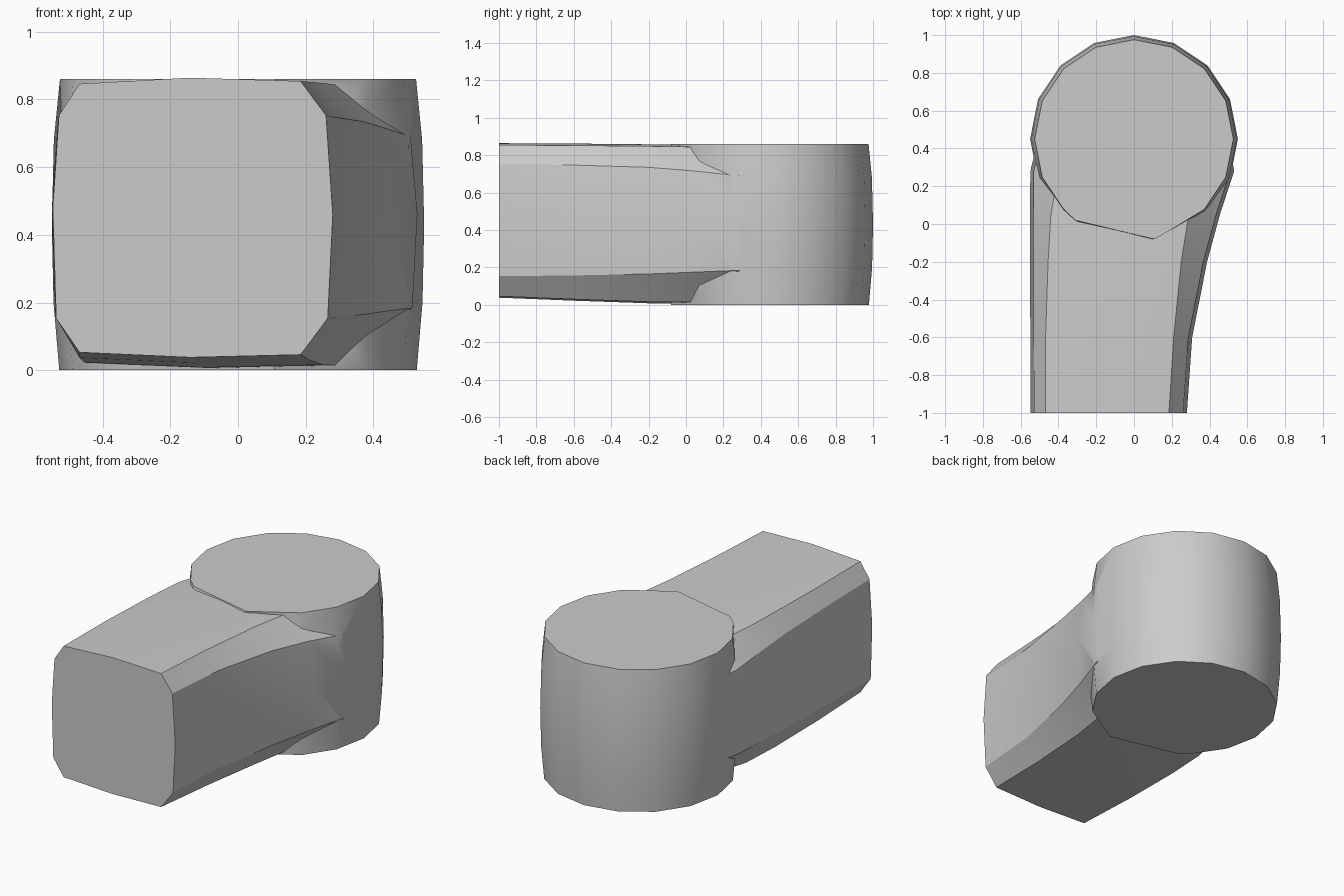
import bpy, bmesh
from math import cos, sin, pi, radians

if "Cube" in bpy.data.objects:
    bpy.data.objects.remove(bpy.data.objects["Cube"])


def loft(name, rings):
    """Skin a list of equal-length closed rings and cap both ends."""
    bm = bmesh.new()
    rows = [[bm.verts.new(p) for p in ring] for ring in rings]
    n = len(rows[0])
    for a, b in zip(rows, rows[1:]):
        for i in range(n):
            j = (i + 1) % n
            bm.faces.new((a[i], a[j], b[j], b[i]))
    bm.faces.new(rows[0])
    bm.faces.new(rows[-1])
    bmesh.ops.recalc_face_normals(bm, faces=bm.faces)
    me = bpy.data.meshes.new(name)
    bm.to_mesh(me)
    bm.free()
    ob = bpy.data.objects.new(name, me)
    bpy.context.collection.objects.link(ob)
    return ob


# Bulging 16-sided drum; its end rings are slightly cut away toward the arm
def drum_ring(z, r, trimmed=False):
    pts = [(r * cos(i * pi / 8), 0.45 + r * sin(i * pi / 8), z) for i in range(16)]
    if trimmed:
        pts[11] = (-0.31, 0.02, z)
        pts[12] = (0.11, -0.08, z)
        pts[13] = (0.2, -0.027, z)
    return pts


drum = loft("pipe_elbow", [
    drum_ring(0, 0.528, True), drum_ring(0.2, 0.545), drum_ring(0.43, 0.55),
    drum_ring(0.68, 0.544), drum_ring(0.86, 0.526, True)])


# Arm: chamfered, softly bulging box section that widens to the right
def arm_ring(y, lo, li, ri, ro, zb, zbc, ztc, zt):
    mid = (li + ri) / 2
    sec = [(lo + 0.01, zbc), (li, zb + 0.015), (mid, zb), (ri, zb + 0.008),
           (ro - 0.015, zbc), (ro, 0.46), (ro - 0.02, ztc), (ri, zt - 0.01),
           (mid, zt), (li, zt - 0.018), (lo + 0.018, ztc), (lo, 0.48)]
    return [(x, y, z) for x, z in sec]


arm = loft("arm", [
    arm_ring(-1.0, -0.547, -0.468, 0.185, 0.28, 0.038, 0.153, 0.753, 0.864),
    arm_ring(-0.6, -0.549, -0.468, 0.21, 0.308, 0.022, 0.157, 0.747, 0.862),
    arm_ring(-0.2, -0.55, -0.455, 0.25, 0.387, 0.008, 0.165, 0.735, 0.858),
    arm_ring(0.05, -0.55, -0.44, 0.29, 0.455, 0.006, 0.175, 0.715, 0.854),
    arm_ring(0.28, -0.549, -0.40, 0.34, 0.53, 0.02, 0.184, 0.69, 0.84),
    arm_ring(0.48, -0.50, -0.36, 0.34, 0.50, 0.03, 0.19, 0.68, 0.83)])

# Fuse arm and drum
mod = drum.modifiers.new("join_arm", 'BOOLEAN')
mod.operation = 'UNION'
mod.solver = 'EXACT'
mod.object = arm
bpy.context.view_layer.objects.active = drum
drum.select_set(True)
bpy.ops.object.modifier_apply(modifier=mod.name)
bpy.data.objects.remove(arm)
bpy.ops.object.shade_smooth_by_angle(angle=radians(28))
